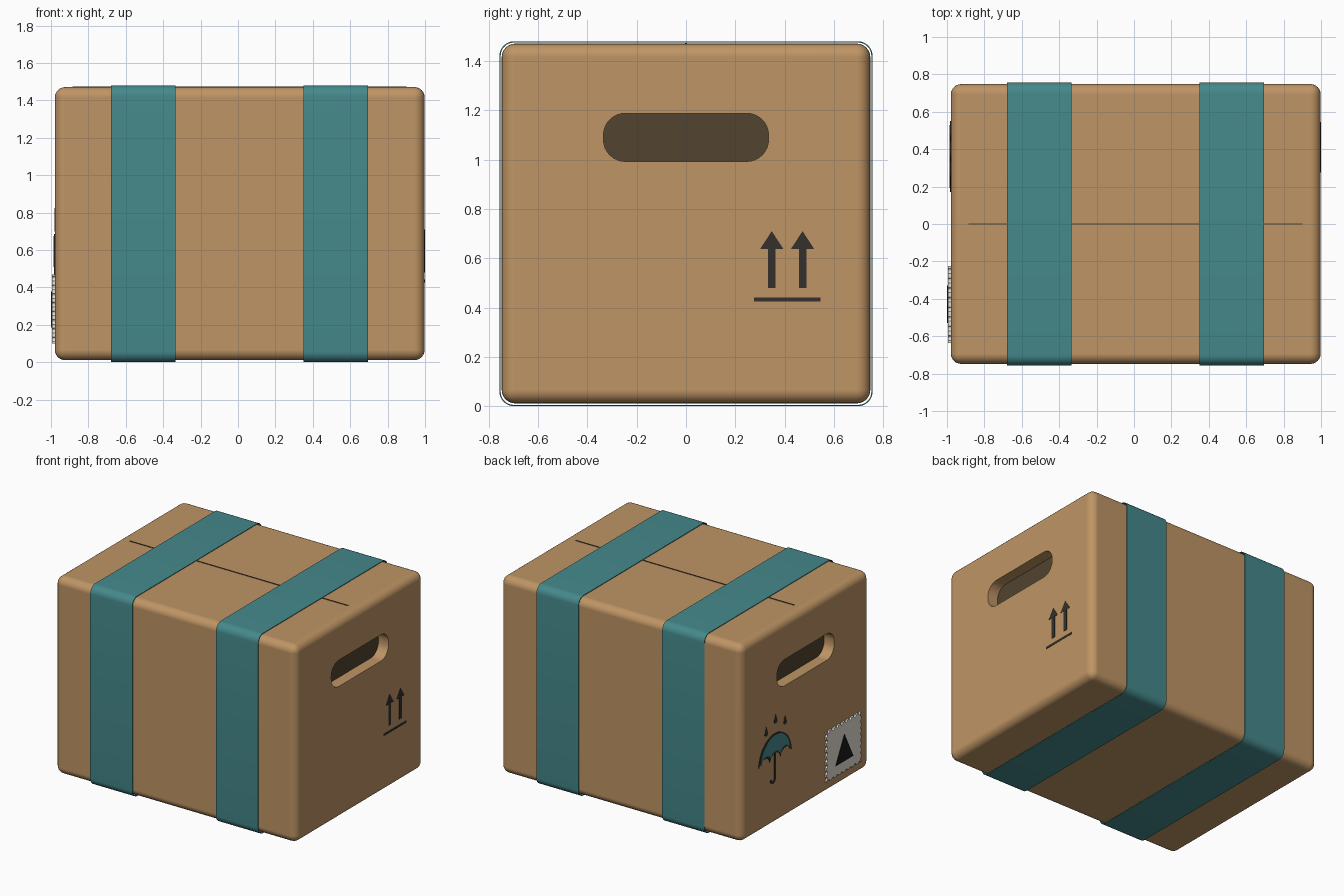
import bpy, bmesh
from math import sin, cos, pi, radians

if "Cube" in bpy.data.objects:
    bpy.data.objects.remove(bpy.data.objects["Cube"])

def material(name, rgb):
    m = bpy.data.materials.new(name)
    m.diffuse_color = (*rgb, 1)
    m.use_nodes = True
    m.node_tree.nodes["Principled BSDF"].inputs["Base Color"].default_value = m.diffuse_color
    return m

CARD = material("cardboard", (0.52, 0.30, 0.13))
TEAL = material("teal_tape", (0.06, 0.25, 0.26))
INK = material("dark_ink", (0.035, 0.03, 0.025))
HOLE = material("hole_shadow", (0.085, 0.056, 0.03))
PAPER = material("stamp_paper", (0.78, 0.74, 0.68))
BLACK = material("black", (0.01, 0.01, 0.01))

XL, XR = -0.979, 0.998      # end faces of the box
HY, ZB, ZT = 0.748, 0.011, 1.471

def finish(name, bm, mat):
    bmesh.ops.recalc_face_normals(bm, faces=bm.faces[:])
    me = bpy.data.meshes.new(name)
    bm.to_mesh(me)
    bm.free()
    ob = bpy.data.objects.new(name, me)
    bpy.context.collection.objects.link(ob)
    me.materials.append(mat)
    return ob

def smooth(ob, angle=35):
    bpy.ops.object.select_all(action='DESELECT')
    ob.select_set(True)
    bpy.context.view_layer.objects.active = ob
    bpy.ops.object.shade_smooth_by_angle(angle=radians(angle))

def prism(name, pts, x0, x1, mat):
    """Solid from a (y, z) outline, pulled from x0 to x1."""
    bm = bmesh.new()
    a = [bm.verts.new((x0, y, z)) for y, z in pts]
    b = [bm.verts.new((x1, y, z)) for y, z in pts]
    bm.faces.new(a)
    bm.faces.new(b)
    for i in range(len(pts)):
        j = (i + 1) % len(pts)
        bm.faces.new((a[i], a[j], b[j], b[i]))
    return finish(name, bm, mat)

def arc(cy, cz, ry, rz, a0, a1, n):
    return [(cy + ry * cos(radians(a0 + (a1 - a0) * i / n)),
             cz + rz * sin(radians(a0 + (a1 - a0) * i / n))) for i in range(n + 1)]

def round_rect(y0, y1, z0, z1, r, n=8):
    return (arc(y1 - r, z1 - r, r, r, 0, 90, n) + arc(y0 + r, z1 - r, r, r, 90, 180, n)
            + arc(y0 + r, z0 + r, r, r, 180, 270, n) + arc(y1 - r, z0 + r, r, r, 270, 360, n))

# rounded carton
bm = bmesh.new()
bmesh.ops.create_cube(bm, size=1)
for v in bm.verts:
    v.co = ((XL + XR) / 2 + v.co.x * (XR - XL), v.co.y * 2 * HY,
            (ZB + ZT) / 2 + v.co.z * (ZT - ZB))
bmesh.ops.bevel(bm, geom=bm.edges[:], offset=0.055, segments=6, profile=0.5, affect='EDGES')
box = finish("carton", bm, CARD)

# hand holes sunk into both ends, with a dark floor
DEPTH = 0.085
hole = round_rect(-0.335, 0.335, 0.993, 1.188, 0.088)
for side, x, s in (("left", XL, 1), ("right", XR, -1)):
    cutter = prism("hole_cutter_" + side, hole, x - s * 0.1, x + s * DEPTH, CARD)
    mod = box.modifiers.new("hole", 'BOOLEAN')
    mod.object = cutter
    mod.operation = 'DIFFERENCE'
    mod.solver = 'EXACT'
    bpy.context.view_layer.objects.active = box
    bpy.ops.object.modifier_apply(modifier=mod.name)
    bpy.data.objects.remove(cutter)
    prism("hole_floor_" + side, hole, x + s * (DEPTH - 0.002), x + s * (DEPTH + 0.002), HOLE)
smooth(box)
wn = box.modifiers.new("weighted", 'WEIGHTED_NORMAL')
wn.keep_sharp = True

# tape bands wrapped around the carton
def band(name, x0, x1):
    bm = bmesh.new()
    outer = round_rect(-0.757, 0.757, 0.0, 1.48, 0.058)
    inner = round_rect(-0.752, 0.752, 0.005, 1.475, 0.053)
    rings = [[bm.verts.new((x, y, z)) for y, z in p]
             for p, x in ((outer, x0), (outer, x1), (inner, x1), (inner, x0))]
    n = len(outer)
    for k in range(4):
        r, q = rings[k], rings[(k + 1) % 4]
        for i in range(n):
            bm.faces.new((r[i], r[(i + 1) % n], q[(i + 1) % n], q[i]))
    smooth(finish(name, bm, TEAL))

band("tape_left", -0.68, -0.335)
band("tape_right", 0.35, 0.695)

# closing seam on the lid
prism("lid_seam", [(-0.004, 1.465), (0.004, 1.465), (0.004, 1.4745), (-0.004, 1.4745)],
      -0.885, 0.9, HOLE)

# this-way-up arrows on the right end
for i, y in enumerate((0.348, 0.473)):
    prism(f"up_arrow_{i}", [(y - 0.015, 0.48), (y + 0.015, 0.48), (y + 0.015, 0.638),
                            (y + 0.047, 0.638), (y, 0.71), (y - 0.047, 0.638),
                            (y - 0.015, 0.638)], XR - 0.004, 1.0, INK)
prism("arrow_bar", [(0.275, 0.425), (0.545, 0.425), (0.545, 0.441), (0.275, 0.441)],
      XR - 0.004, 1.0, INK)

# umbrella on the left end
UY, UZ = 0.36, 0.495
def canopy(r, z, lift):
    w = r / 3
    pts = arc(UY, z, r, r, 0, 180, 28)
    for k in (-2, 0, 2):
        pts += arc(UY + k * w, z, w, lift, 180, 0, 8)[1:]
    return pts[:-1]

prism("umbrella_rim", canopy(0.19, UZ, 0.045), XL + 0.004, XL - 0.005, INK)
prism("umbrella_canopy", canopy(0.168, UZ + 0.013, 0.047), XL, XL - 0.0065, TEAL)
hook = ([(UY - 0.009, 0.55)] + arc(UY + 0.025, 0.355, 0.034, 0.034, 180, 360, 12)
        + arc(UY + 0.025, 0.355, 0.016, 0.016, 360, 180, 12) + [(UY + 0.009, 0.55)])
prism("umbrella_handle", hook, XL + 0.004, XL - 0.004, INK)

# rain drops
for i, (y, z) in enumerate(((0.46, 0.73), (0.35, 0.785), (0.24, 0.735))):
    prism(f"rain_drop_{i}", arc(y, z - 0.012, 0.019, 0.019, 160, 380, 12) + [(y, z + 0.04)],
          XL + 0.004, XL - 0.002, INK)

# perforated stamp with a triangle
def stamp_outline(y0, y1, z0, z1, n, r):
    pts = []
    corners = ((y0, z0), (y1, z0), (y1, z1), (y0, z1))
    for k in range(4):
        (ay, az), (by, bz) = corners[k], corners[(k + 1) % 4]
        pts.append((ay, az))
        for i in range(n):
            t = (i + 0.5) / n
            a = 180 + 90 * k
            pts += arc(ay + (by - ay) * t, az + (bz - az) * t, r, r, a, a - 180, 6)
    return pts

prism("stamp", stamp_outline(-0.635, -0.225, 0.1, 0.47, 8, 0.013), XL + 0.004, -0.994, PAPER)
prism("stamp_triangle", [(-0.53, 0.185), (-0.33, 0.185), (-0.43, 0.378)], -0.99, -1.0, BLACK)
